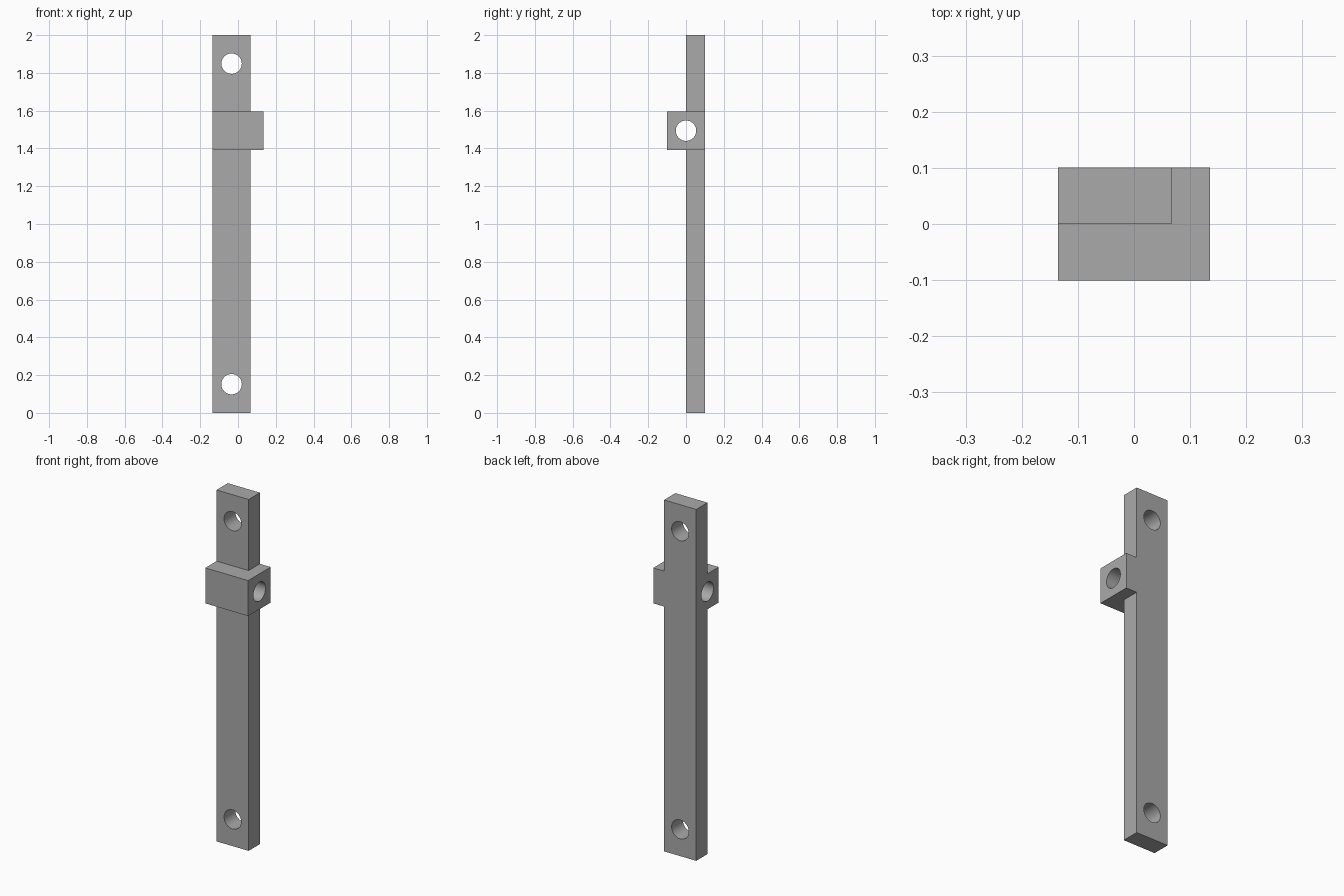
import bpy
import math

cube = bpy.data.objects.get("Cube")
if cube:
    bpy.data.objects.remove(cube, do_unlink=True)

grey = bpy.data.materials.new("plain grey")
grey.use_nodes = True
colour = (0.4, 0.4, 0.4, 1)
grey.diffuse_color = colour
grey.node_tree.nodes["Principled BSDF"].inputs["Base Color"].default_value = colour


def box(name, low, high):
    """Axis-aligned box between two corners."""
    centre = [(a + b) / 2 for a, b in zip(low, high)]
    bpy.ops.mesh.primitive_cube_add(size=1, location=centre)
    ob = bpy.context.object
    ob.name = name
    ob.scale = [b - a for a, b in zip(low, high)]
    bpy.ops.object.transform_apply(location=False, rotation=False, scale=True)
    ob.data.materials.append(grey)
    return ob


def boolean(target, tool, operation):
    """Apply a boolean to the target and remove the tool."""
    mod = target.modifiers.new(operation.lower(), "BOOLEAN")
    mod.operation = operation
    mod.solver = "EXACT"
    mod.object = tool
    bpy.context.view_layer.objects.active = target
    bpy.ops.object.modifier_apply(modifier=mod.name)
    bpy.data.objects.remove(tool, do_unlink=True)


def drill(target, location, rotation):
    """Cut a round hole right through the target."""
    bpy.ops.mesh.primitive_cylinder_add(
        vertices=64, radius=HOLE, depth=1, location=location, rotation=rotation)
    tool = bpy.context.object
    tool.hide_render = True
    tool.data.materials.append(grey)
    boolean(target, tool, "DIFFERENCE")


SIDE, DEPTH, HOLE = 0.135, 0.101, 0.054
BAR_RIGHT = 0.067

# Long flat bar, joined flush at the back and one side to the block
bar = box("mounting_bar", (-SIDE, 0, 0), (BAR_RIGHT, DEPTH, 2))
block = box("cross_block", (-SIDE, -DEPTH, 1.393), (SIDE, DEPTH, 1.595))
boolean(bar, block, "UNION")

# Fixing holes near both ends, and the cross hole through the block
for z in (0.152, 1.849):
    drill(bar, ((BAR_RIGHT - SIDE) / 2, 0, z), (math.pi / 2, 0, 0))
drill(bar, (0, 0, 1.494), (0, math.pi / 2, 0))

# Smooth hole walls, crisp edges
bpy.ops.object.select_all(action="DESELECT")
bar.select_set(True)
bpy.context.view_layer.objects.active = bar
bpy.ops.object.shade_smooth_by_angle(angle=math.radians(30))
